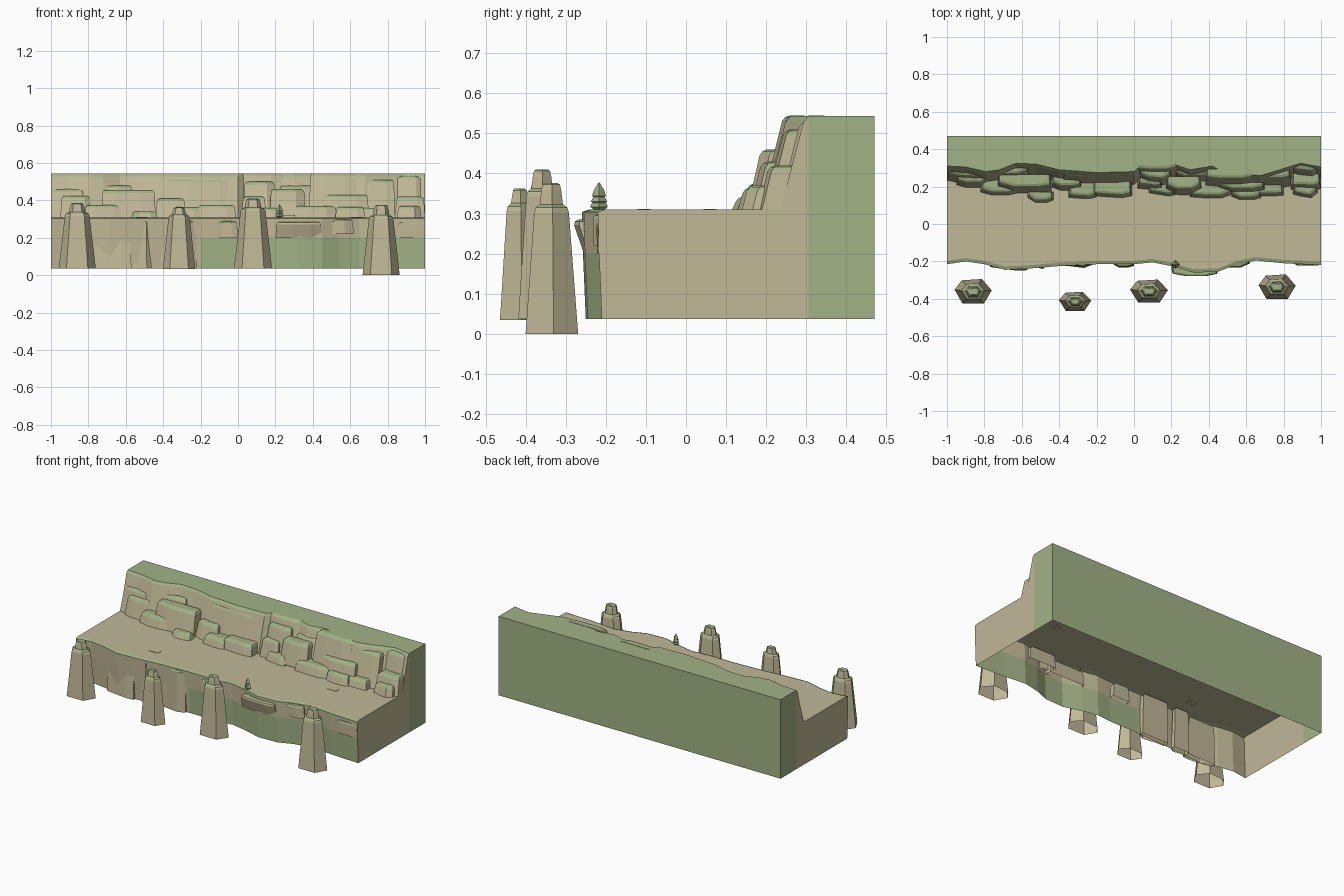
import bpy, bmesh, math, random

if "Cube" in bpy.data.objects:
    bpy.data.objects.remove(bpy.data.objects["Cube"])
random.seed(4)

def material(name, rgb):
    m = bpy.data.materials.new(name)
    m.diffuse_color = (*rgb, 1)
    m.use_nodes = True
    m.node_tree.nodes["Principled BSDF"].inputs["Base Color"].default_value = m.diffuse_color
    return m

STONE = material("stone", (0.53, 0.48, 0.31))
GRASS = material("grass", (0.36, 0.45, 0.24))

def finish(name, bm, grassy_tops=False):
    if grassy_tops:
        bm.normal_update()
        for f in bm.faces:
            f.material_index = 1 if f.normal.z > 0.45 else 0
    me = bpy.data.meshes.new(name)
    bm.to_mesh(me)
    bm.free()
    me.materials.append(STONE)
    me.materials.append(GRASS)
    ob = bpy.data.objects.new(name, me)
    bpy.context.collection.objects.link(ob)
    return ob

def interp(pts, x):
    for (a, ya), (b, yb) in zip(pts, pts[1:]):
        if x <= b:
            return ya + (yb - ya) * (x - a) / (b - a)
    return pts[-1][1]

def rings_mesh(bm, rings, cap=True):
    # Stack of closed rings with open bottom and capped top
    vs = [[bm.verts.new(p) for p in r] for r in rings]
    n = len(vs[0])
    for a, b in zip(vs, vs[1:]):
        for i in range(n):
            j = (i + 1) % n
            bm.faces.new((a[i], a[j], b[j], b[i]))
    if cap:
        bm.faces.new(vs[-1])

# Terrain: one cross-section swept along x, open underneath
BASE, ROAD, TOP = 0.037, 0.31, 0.543
RIM = [(-1, .31), (-.9, .305), (-.79, .28), (-.72, .29), (-.63, .325), (-.52, .32),
       (-.4, .29), (-.2, .275), (0, .28), (.05, .325), (.2, .325), (.3, .29),
       (.42, .31), (.5, .265), (.68, .26), (.78, .29), (.89, .325), (1, .305)]
FRONT = [(-1, -.215), (-.9, -.2), (-.8, -.215), (-.69, -.245), (-.58, -.24), (-.4, -.225),
         (-.2, -.215), (0, -.215), (.1, -.205), (.2, -.225), (.32, -.26), (.45, -.255),
         (.54, -.22), (.65, -.195), (.8, -.21), (1, -.22)]
xs = sorted({p[0] for p in RIM + FRONT})
bm = bmesh.new()
cols = []
for x in xs:
    r, f = interp(RIM, x), interp(FRONT, x)
    prof = [(.47, BASE), (.47, TOP), (r, TOP), (r - .012, TOP - .015), (r - .07, ROAD),
            (f + .018, ROAD), (f, ROAD - .006), (f + .003, .2), (f + .01, BASE)]
    cols.append([bm.verts.new((x, y, z)) for y, z in prof])
for x, a, b in zip(xs, cols, cols[1:]):
    for i in range(8):
        face = bm.faces.new((a[i], a[i + 1], b[i + 1], b[i]))
        face.material_index = 1 if i in (0, 1, 2, 5) or (i == 7 and x > -.25) else 0
for c in (cols[0], cols[-1]):
    foot = bm.verts.new((c[0].co.x, c[2].co.y, BASE))
    bm.faces.new((c[0], c[1], c[2], foot)).material_index = 1
    bm.faces.new([foot] + c[2:])
bmesh.ops.recalc_face_normals(bm, faces=bm.faces)
finish("terrain", bm)

# Angular boulder with leaning front, chamfered grassy top
def rock(name, x0, x1, yf, z0, z1, depth=.12, lean=.25, ch=.014):
    bm = bmesh.new()
    j = [random.uniform(-.012, .012) for _ in range(3)]
    w = x1 - x0
    yb = yf + depth
    plan = [(x0, yf + .015 + j[0]), (x0 + w * .3, yf + max(j[1], 0)),
            (x1 - w * .25, yf), (x1, yf + .015 + j[2]), (x1, yb), (x0, yb)]
    cx = (x0 + x1) / 2
    def ring(z, inset):
        out = []
        for i, (x, y) in enumerate(plan):
            k = 1 - 2 * inset / w
            dy = lean * (z - z0) + inset if i < 4 else 0
            out.append((max(-1, min(1, cx + (x - cx) * k)), min(y + dy, yb), z))
        return out
    rings_mesh(bm, [ring(z0, 0), ring(z1 - ch, .006), ring(z1 - ch * .3, .012), ring(z1, .022)])
    finish(name, bm, True)

UPPER = [(-.38, 0, .205, .31, .515), (0, .24, .235, .31, .545), (.03, .2, .2, .33, .5),
         (.38, .64, .185, .31, .545), (.64, .84, .195, .31, .51), (.82, 1, .23, .31, .53),
         (-.58, -.36, .25, .31, .525), (-1, -.78, .215, .31, .46), (-.8, -.56, .225, .31, .48),
         (.22, .4, .215, .31, .48)]
MIDDLE = [(-.95, -.77, .195, .31, .425), (-.73, -.44, .165, .31, .455),
          (.17, .36, .155, .32, .46), (.45, .7, .16, .31, .43), (-.44, -.28, .18, .31, .41),
          (.02, .15, .18, .31, .42), (.84, 1, .18, .31, .42)]
LOWER = [(-.82, -.62, .155, .31, .375), (-.57, -.43, .115, .31, .342), (-.35, -.2, .135, .31, .365),
         (-.22, -.01, .14, .31, .375), (.08, .22, .15, .31, .36), (.3, .53, .14, .31, .37),
         (.52, .68, .13, .31, .365), (.62, .8, .15, .31, .36), (.85, .98, .14, .31, .37)]
for label, rows, depth, lean in (("upper_rock", UPPER, .11, .22),
                                 ("middle_rock", MIDDLE, .1, .18), ("lower_rock", LOWER, .09, .12)):
    for i, (a, b, y, z0, z1) in enumerate(rows):
        d = .055 if label == "lower_rock" and i == 1 else depth
        rock(f"{label}_{i}", a, b, y, z0, z1, d, lean)

# Rock slabs on the front drop; negative lean makes overhangs
FACE = [(-.77, -.57, -.25, BASE, .285, .05), (-.57, -.46, -.24, BASE, .3, 0),
        (-.41, -.22, -.235, BASE, .3, 0), (-.12, .0, -.232, .2, .29, -.05),
        (.2, .45, -.255, .2, .285, -.42), (.82, 1, -.222, .2, .285, -.1), (.43, .62, -.232, .22, .3, -.1)]
for i, (a, b, y, z0, z1, lean) in enumerate(FACE):
    rock(f"front_slab_{i}", a, b, y, z0, z1, .05, lean)

# Free-standing hexagonal pillars with stepped caps
def pillar(name, x, y, rx, ry, z0, shoulder, top):
    bm = bmesh.new()
    angles = [math.radians(a) for a in (5, 62, 128, 172, 235, 305)]
    def ring(z, s):
        return [(x + rx * s * math.cos(a), y + ry * s * 1.15 * math.sin(a), z) for a in angles]
    rings_mesh(bm, [ring(z0, 1), ring(shoulder - .012, .66), ring(shoulder, .6), ring(shoulder + .008, .44),
                    ring(top - .018, .38), ring(top - .004, .33), ring(top, .25)])
    finish(name, bm, True)

pillar("pillar_left", -.86, -.362, .1, .067, BASE, .33, .385)
pillar("pillar_mid_left", -.315, -.415, .087, .052, BASE - .003, .318, .362)
pillar("pillar_mid_right", .08, -.36, .102, .062, BASE, .355, .41)
pillar("pillar_right", .765, -.337, .1, .067, 0, .315, .376)

# Small tiered shrub on the road edge
bm = bmesh.new()
for z, r, h in ((.317, .022, .022), (.33, .02, .022), (.344, .017, .033)):
    ring = lambda s, zz: [(.222 + r * s * math.cos(i * math.pi / 2),
                           -.217 + r * s * math.sin(i * math.pi / 2), zz) for i in range(4)]
    rings_mesh(bm, [ring(.3, z - .012), ring(1, z), ring(.8, z + h * .4), ring(.1, z + h)])
for f in bm.faces:
    f.material_index = 1
finish("shrub", bm)

# Flat paving stones on the road
for i, (x, y) in enumerate(((-.515, -.105), (.635, .06))):
    bm = bmesh.new()
    ring = lambda z: [(x + sx * .03, y + sy * .016, z) for sx, sy in ((-1, -1), (1, -1), (1, 1), (-1, 1))]
    rings_mesh(bm, [ring(.309), ring(.312)])
    finish(f"paving_stone_{i}", bm)
